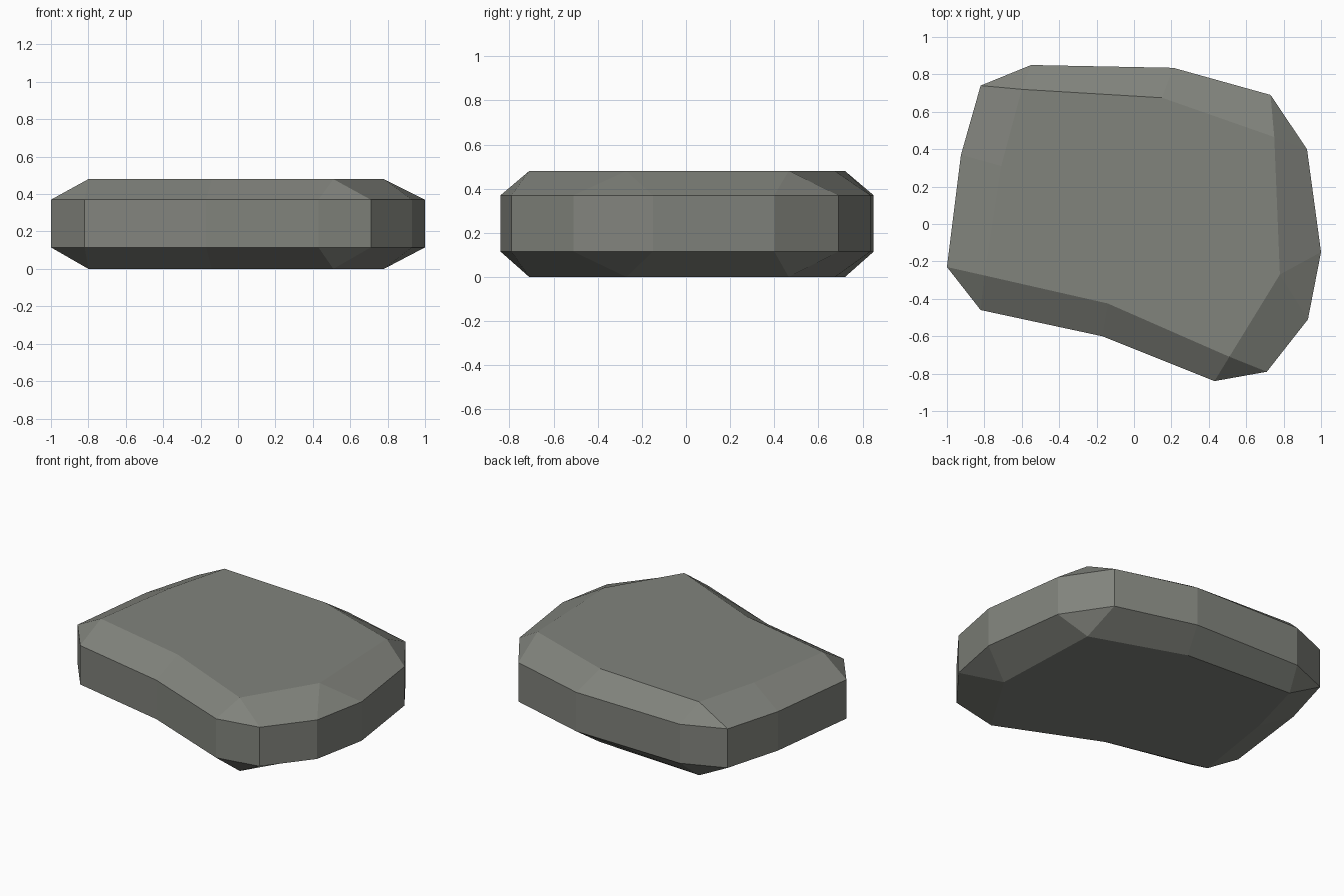
import bpy, bmesh

if "Cube" in bpy.data.objects:
    bpy.data.objects.remove(bpy.data.objects["Cube"])

# Widest outline (x, y, index of the cap corner it slopes up to), counterclockwise
RIM = [(-1.0, -.23, 0), (-.82, -.46, 0), (-.17, -.60, 1), (.43, -.84, 2),
       (.71, -.79, 2), (.93, -.51, 3), (1.0, -.15, 3), (.925, .40, 4),
       (.73, .69, 4), (.21, .835, 5), (-.55, .85, 6), (-.82, .74, 6), (-.925, .37, 7)]
# Smaller flat cap outline, same for top and bottom
CAP = [(-.80, -.275), (-.14, -.425), (.51, -.71), (.78, -.27),
       (.75, .465), (.15, .675), (-.60, .72), (-.71, .31)]

bm = bmesh.new()


def half(rim_z, cap_z):
    """Flat cap with sloping facets down to the rim; returns rim vertices."""
    rim = [bm.verts.new((x, y, rim_z)) for x, y, _ in RIM]
    cap = [bm.verts.new((x, y, cap_z)) for x, y in CAP]
    bm.faces.new(cap)
    for i in range(len(RIM)):
        j = (i + 1) % len(RIM)
        a, b = cap[RIM[i][2]], cap[RIM[j][2]]
        bm.faces.new([rim[i], rim[j], b] if a is b else [rim[i], rim[j], b, a])
    return rim


top = half(.37, .48)
bottom = half(.115, 0)

# Upright side wall
for i in range(len(RIM)):
    j = (i + 1) % len(RIM)
    bm.faces.new([bottom[i], bottom[j], top[j], top[i]])
bmesh.ops.recalc_face_normals(bm, faces=bm.faces)

mesh = bpy.data.meshes.new("flat_stone")
bm.to_mesh(mesh)
bm.free()
stone = bpy.data.objects.new("flat_stone", mesh)
bpy.context.collection.objects.link(stone)

# Grey stone colour
grey = bpy.data.materials.new("stone grey")
grey.diffuse_color = (.22, .228, .203, 1)
grey.use_nodes = True
grey.node_tree.nodes["Principled BSDF"].inputs["Base Color"].default_value = grey.diffuse_color
mesh.materials.append(grey)
